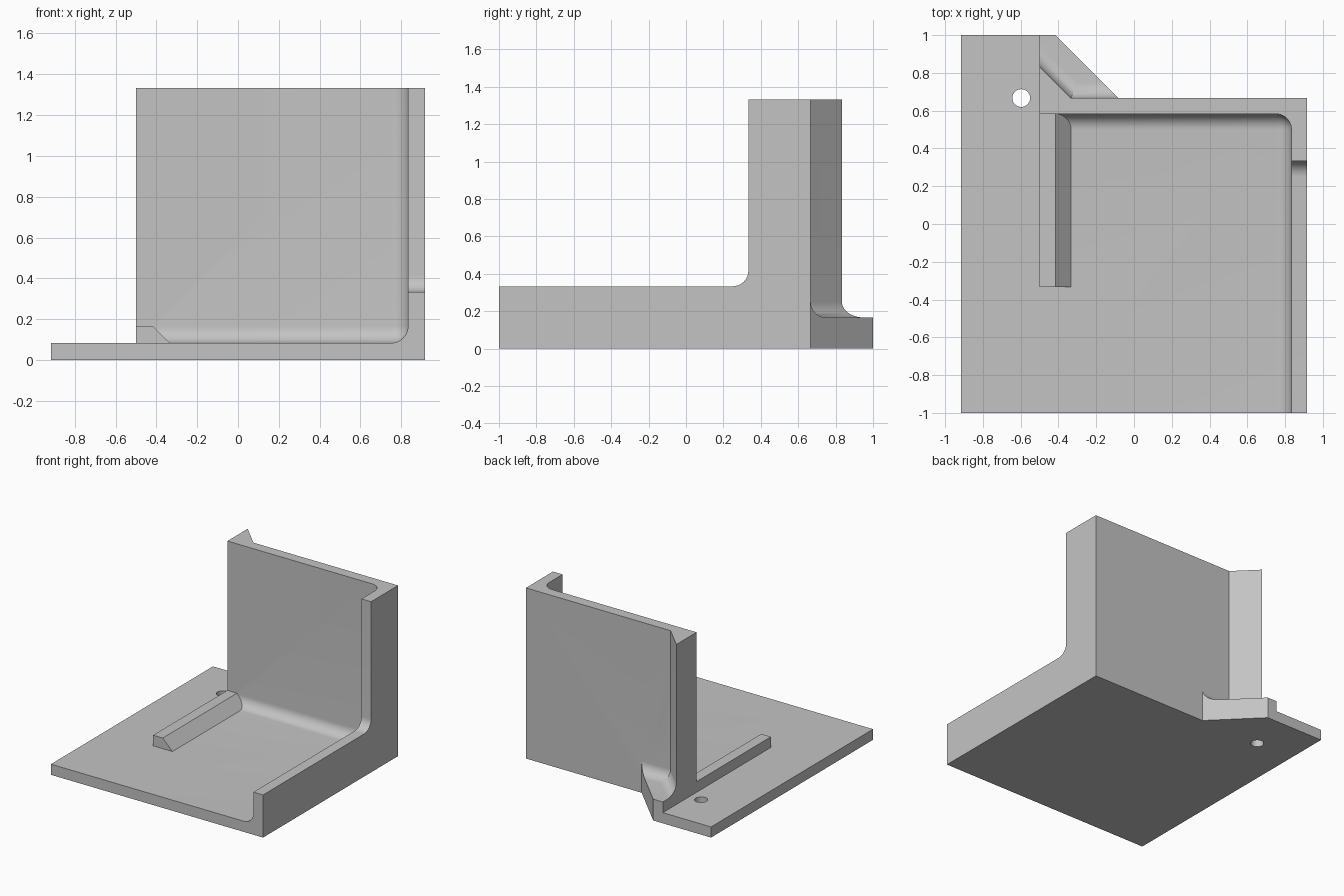
import bpy
import bmesh
import math

T = 1 / 12          # plate thickness, also the fillet radius
FAR = 3             # reach of the cutters beyond the part

if "Cube" in bpy.data.objects:
    bpy.data.objects.remove(bpy.data.objects["Cube"], do_unlink=True)

grey = bpy.data.materials.new("light grey")
grey.use_nodes = True
grey.diffuse_color = (0.55, 0.55, 0.55, 1)
grey.node_tree.nodes["Principled BSDF"].inputs["Base Color"].default_value = grey.diffuse_color


def prism(name, outline, z0, z1, rounded=None):
    """Extrude an outline upward; 'rounded' picks the edges to round."""
    bm = bmesh.new()
    face = bm.faces.new([bm.verts.new((x, y, z0)) for x, y in outline])
    top = bmesh.ops.extrude_face_region(bm, geom=[face])["geom"]
    bmesh.ops.translate(bm, vec=(0, 0, z1 - z0),
                        verts=[v for v in top if isinstance(v, bmesh.types.BMVert)])
    bmesh.ops.recalc_face_normals(bm, faces=bm.faces)
    if rounded:
        bmesh.ops.bevel(bm, geom=[e for e in bm.edges if rounded(e)], offset=T,
                        segments=10, profile=0.5, affect='EDGES')
    mesh = bpy.data.meshes.new(name)
    bm.to_mesh(mesh)
    bm.free()
    mesh.materials.append(grey)
    obj = bpy.data.objects.new(name, mesh)
    bpy.context.collection.objects.link(obj)
    return obj


def box(name, x0, x1, y0, y1, z0, z1, rounded=None):
    return prism(name, [(x0, y0), (x1, y0), (x1, y1), (x0, y1)], z0, z1, rounded)


def combine(target, tool, operation):
    """Apply a boolean and discard the tool."""
    mod = target.modifiers.new(operation.title(), 'BOOLEAN')
    mod.operation, mod.solver, mod.object = operation, 'EXACT', tool
    bpy.context.view_layer.objects.active = target
    bpy.ops.object.modifier_apply(modifier=mod.name)
    bpy.data.objects.remove(tool, do_unlink=True)


def every_edge(edge):
    return True


def bottom_edge(edge):
    return all(v.co.z < 1 for v in edge.verts)


right, back, left = 11 * T, 8 * T, -6 * T
wall_top, ledge = 16 * T, 2 * T

# Base plate with one clipped back corner
bracket = prism("bracket", [(-right, -1), (right, -1), (right, back),
                            (-T, back), (-5 * T, 1), (-right, 1)], 0, T)

# Back and side walls, hollowed with rounded inner corners
walls = box("walls", left, right, -1, back, 0, wall_top)
combine(walls, box("inner_cutter", -FAR, right - T, -FAR, back - T, T, FAR, every_edge),
        'DIFFERENCE')
combine(walls, box("step_cutter", -FAR, FAR, -FAR, 4 * T, 4 * T, FAR, every_edge),
        'DIFFERENCE')

# Rear gusset: low ledge and triangular column with a filleted foot
gusset = prism("gusset", [(left, back - T / 2), (-T, back - T / 2), (-T, back),
                          (-5 * T, 1), (left, 1)], 0, wall_top)
combine(gusset, prism("gusset_cutter", [(-4 * T, back), (FAR, back), (FAR, FAR),
                                        (4 * T - FAR, FAR)], ledge, FAR, bottom_edge),
        'DIFFERENCE')

# Guide rib with one sloping side
rib = box("rib", left, -4 * T, -4 * T, back - T / 2, T / 2, ledge)
for v in rib.data.vertices:
    if v.co.x > left + T:
        v.co.x = -5 * T if v.co.z > T else -3.5 * T

for part in (walls, gusset, rib):
    combine(bracket, part, 'UNION')

# Round mounting hole
circle = [(0.047 * math.cos(a * math.tau / 40) - 0.597,
           0.047 * math.sin(a * math.tau / 40) + back) for a in range(40)]
combine(bracket, prism("hole_cutter", circle, -1, 1), 'DIFFERENCE')

bpy.ops.object.select_all(action='DESELECT')
bracket.select_set(True)
bpy.context.view_layer.objects.active = bracket
bpy.ops.object.shade_smooth_by_angle(angle=math.radians(25))
